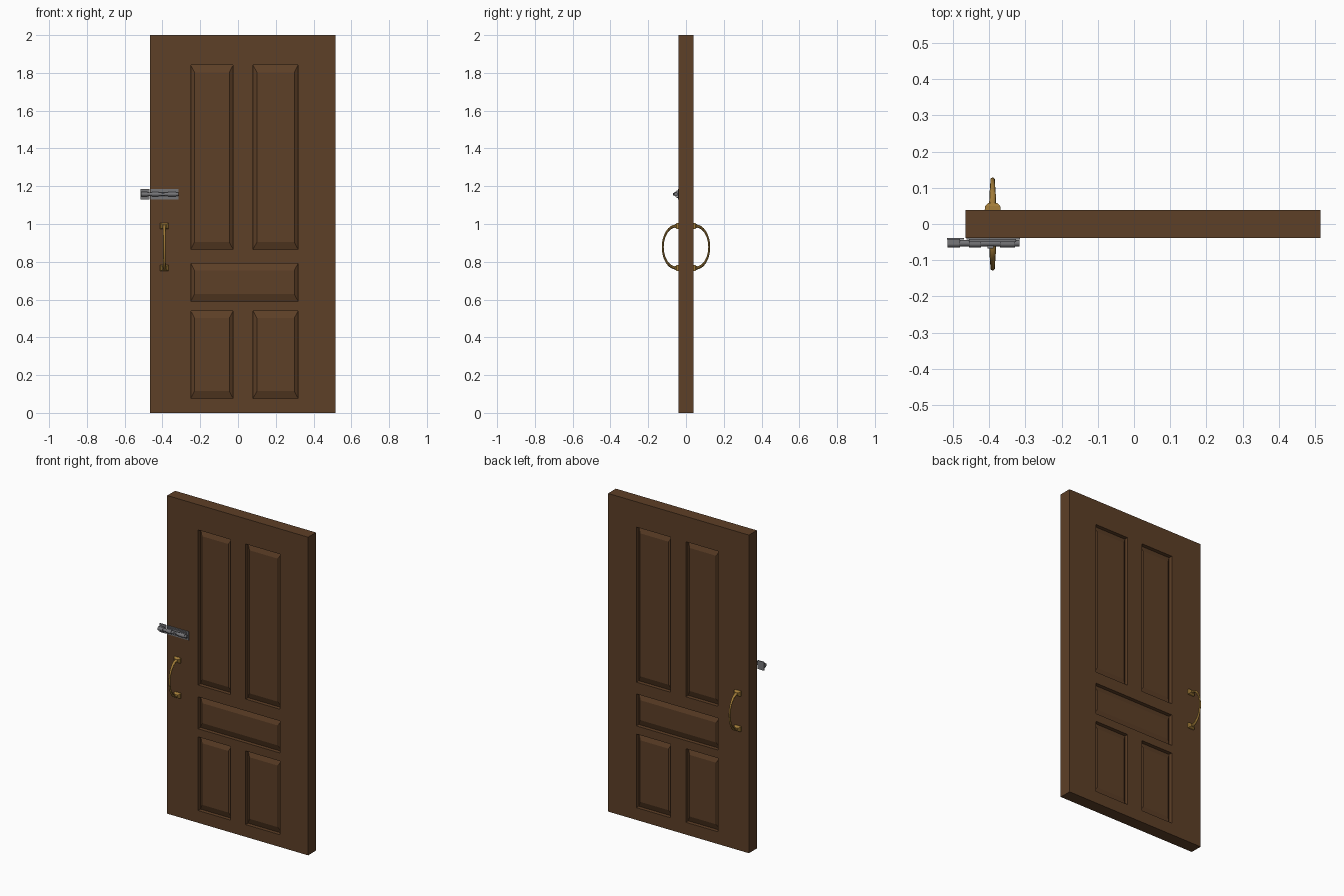
import bpy, bmesh
from math import pi, sin, cos
from mathutils import Matrix, Vector

if "Cube" in bpy.data.objects:
    bpy.data.objects.remove(bpy.data.objects["Cube"])


def material(name, rgb):
    m = bpy.data.materials.new(name)
    m.diffuse_color = (*rgb, 1)
    m.use_nodes = True
    m.node_tree.nodes["Principled BSDF"].inputs["Base Color"].default_value = m.diffuse_color
    return m


WOOD = material("wood", (0.11, 0.05, 0.02))
BRASS = material("brass", (0.36, 0.2, 0.04))
STEEL = material("steel", (0.18, 0.18, 0.19))


def finish(name, bm, mat, smooth=False):
    bmesh.ops.recalc_face_normals(bm, faces=bm.faces)
    me = bpy.data.meshes.new(name)
    bm.to_mesh(me)
    bm.free()
    ob = bpy.data.objects.new(name, me)
    bpy.context.collection.objects.link(ob)
    me.materials.append(mat)
    if smooth:
        bpy.ops.object.select_all(action='DESELECT')
        ob.select_set(True)
        bpy.context.view_layer.objects.active = ob
        bpy.ops.object.shade_smooth_by_angle()
    return ob


def add_box(bm, x0, x1, y0, y1, z0, z1):
    m = Matrix.Translation(((x0 + x1) / 2, (y0 + y1) / 2, (z0 + z1) / 2))
    bmesh.ops.create_cube(bm, size=1, matrix=m @ Matrix.Diagonal((x1 - x0, y1 - y0, z1 - z0, 1)))


def add_frustum(bm, base, top, y0, y1):
    """Rectangle (x0, x1, z0, z1) at y0 tapering to another rectangle at y1."""
    rings = []
    for (a, b, c, d), y in ((base, y0), (top, y1)):
        rings.append([bm.verts.new((x, y, z)) for x, z in ((a, c), (b, c), (b, d), (a, d))])
    for r in rings:
        bm.faces.new(r)
    for i in range(4):
        j = (i + 1) % 4
        bm.faces.new((rings[0][i], rings[0][j], rings[1][j], rings[1][i]))


def add_rod(bm, x0, x1, y, z, r):
    m = Matrix.Translation(((x0 + x1) / 2, y, z)) @ Matrix.Rotation(pi / 2, 4, 'Y')
    bmesh.ops.create_cone(bm, cap_ends=True, segments=20, radius1=r, radius2=r, depth=x1 - x0, matrix=m)


# Door slab with panel recesses on both faces
HALF, DEPTH, RISE = 0.039, 0.024, 0.014
PANELS = [(-0.25, -0.026, 0.866, 1.841), (0.08, 0.318, 0.866, 1.841),
          (-0.25, 0.318, 0.591, 0.792),
          (-0.25, -0.026, 0.077, 0.54), (0.08, 0.318, 0.077, 0.54)]
bm = bmesh.new()
add_box(bm, -0.465, 0.515, -HALF, HALF, 0, 2)
door = finish("door_slab", bm, WOOD)

bm = bmesh.new()
for s in (-1, 1):
    for x0, x1, z0, z1 in PANELS:
        ys = sorted((s * (HALF - DEPTH), s * (HALF + 0.05)))
        add_box(bm, x0, x1, *ys, z0, z1)
cutter = finish("recess_cutter", bm, WOOD)
cutter.hide_render = True
mod = door.modifiers.new("recesses", 'BOOLEAN')
mod.operation, mod.solver, mod.object = 'DIFFERENCE', 'EXACT', cutter
bpy.context.view_layer.objects.active = door
bpy.ops.object.modifier_apply(modifier=mod.name)
bpy.data.objects.remove(cutter)

# Raised bevelled fields inside the recesses
for s, side in ((-1, "front"), (1, "back")):
    bm = bmesh.new()
    floor = HALF - DEPTH
    for x0, x1, z0, z1 in PANELS:
        add_frustum(bm, (x0, x1, z0, z1), (x0 + 0.02, x1 - 0.02, z0 + 0.038, z1 - 0.038),
                    s * floor, s * (floor + RISE))
    finish(side + "_raised_panels", bm, WOOD)

# Pull handles: two stepped mounts and a bowed, tapering grip on each face
HX, HZ, HR = -0.39, 0.878, 0.111
for s, side in ((-1, "front"), (1, "back")):
    bm = bmesh.new()
    for z in (HZ - HR, HZ + HR):
        add_frustum(bm, (HX - 0.022, HX + 0.022, z - 0.016, z + 0.016),
                    (HX - 0.021, HX + 0.021, z - 0.015, z + 0.015), s * (HALF - 0.002), s * 0.049)
        add_frustum(bm, (HX - 0.021, HX + 0.021, z - 0.015, z + 0.015),
                    (HX - 0.012, HX + 0.012, z - 0.009, z + 0.009), s * 0.049, s * 0.058)
    finish(side + "_handle_mounts", bm, BRASS)

    bm = bmesh.new()
    rings, n, sides = [], 28, 12
    for i in range(n + 1):
        t = -pi / 2 + pi * i / n
        centre = Vector((HX, s * (0.052 + 0.071 * cos(t)), HZ + HR * sin(t)))
        out = Vector((0, s * HR * cos(t), 0.071 * sin(t))).normalized()
        r = 0.006 + 0.0035 * abs(sin(t)) ** 3
        rings.append([bm.verts.new(centre + Vector((r * cos(a), 0, 0)) + out * (0.85 * r * sin(a)))
                      for a in (2 * pi * k / sides for k in range(sides))])
    for a, b in zip(rings, rings[1:]):
        for k in range(sides):
            j = (k + 1) % sides
            bm.faces.new((a[k], a[j], b[j], b[k]))
    bm.faces.new(rings[0])
    bm.faces.new(rings[-1])
    finish(side + "_handle_grip", bm, BRASS, True)

# Sliding bolt: back plate with rails, straps over a rod, keeper past the door edge
ZB, YB = 1.158, -0.053
bm = bmesh.new()
add_box(bm, -0.462, -0.314, -0.043, -0.038, ZB - 0.027, ZB + 0.027)
for z in (ZB - 0.017, ZB + 0.017):
    add_box(bm, -0.455, -0.325, -0.049, -0.043, z - 0.003, z + 0.003)
finish("bolt_plate", bm, STEEL)

bm = bmesh.new()
for x0, x1 in ((-0.455, -0.422), (-0.37, -0.328)):
    add_box(bm, x0, x1, -0.056, -0.042, ZB - 0.013, ZB + 0.013)
    add_rod(bm, x0, x1, YB, ZB, 0.0125)
finish("bolt_straps", bm, STEEL, True)

bm = bmesh.new()
add_rod(bm, -0.512, -0.316, YB, ZB, 0.009)
finish("bolt_rod", bm, STEEL, True)

bm = bmesh.new()
add_box(bm, -0.404, -0.388, -0.068, -0.052, ZB - 0.006, ZB + 0.006)
finish("bolt_knob", bm, STEEL)

bm = bmesh.new()
add_box(bm, -0.516, -0.469, -0.043, -0.038, ZB - 0.027, ZB + 0.027)
add_box(bm, -0.514, -0.48, -0.056, -0.042, ZB - 0.013, ZB + 0.013)
add_rod(bm, -0.514, -0.48, YB, ZB, 0.0125)
finish("bolt_keeper", bm, STEEL, True)
